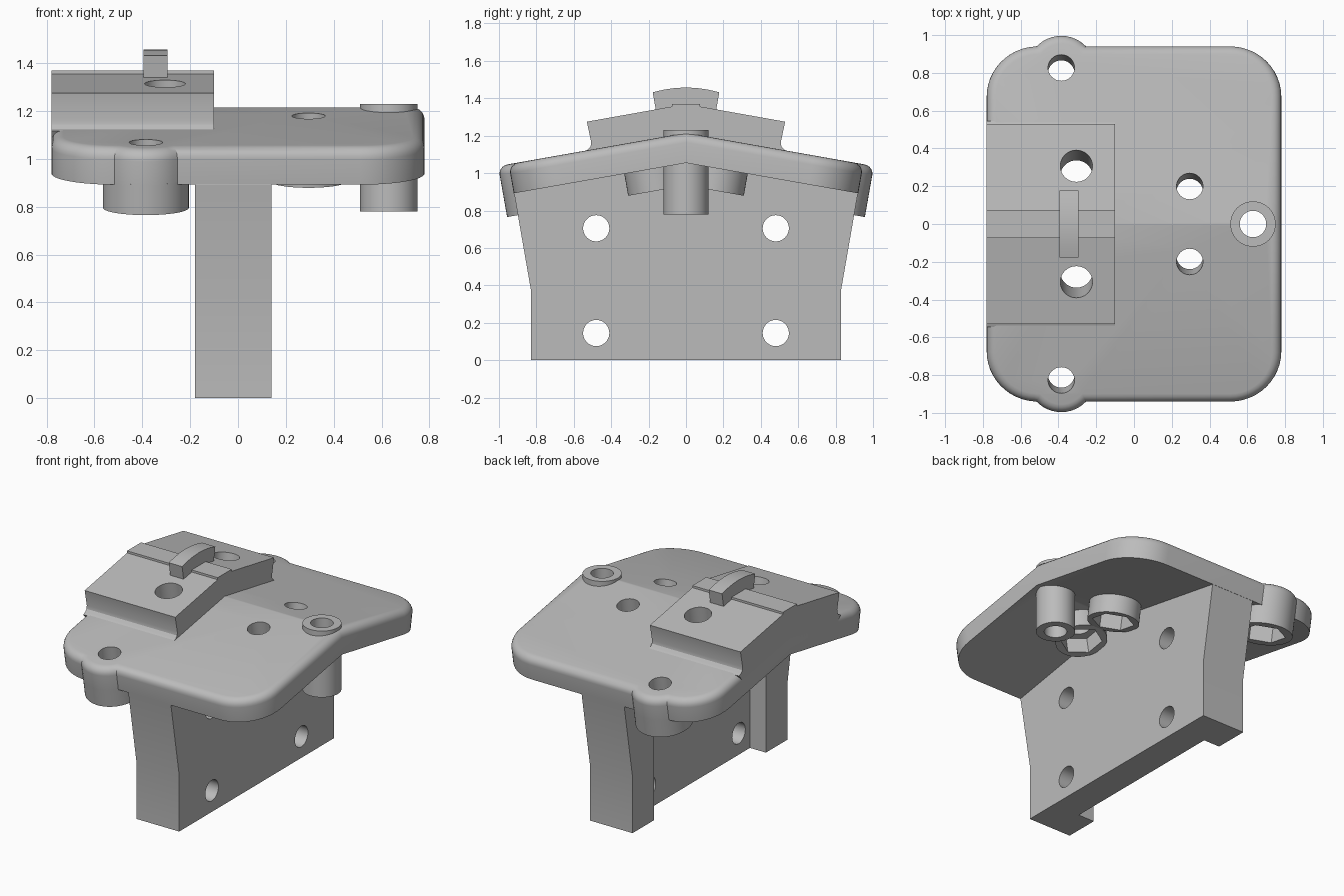
import bpy, bmesh, math
from mathutils import Matrix, Vector

if "Cube" in bpy.data.objects:
    bpy.data.objects.remove(bpy.data.objects["Cube"], do_unlink=True)

SLOPE = math.radians(10)
RIDGE = 1.215      # top of the roof-shaped plate
UNDER = -0.158     # underside of the plate, along its normal
BOSS_END = -0.277  # lower end of the bosses, along the normal

grey = bpy.data.materials.new("plain grey")
grey.use_nodes = True
grey.diffuse_color = (0.5, 0.5, 0.5, 1)
grey.node_tree.nodes["Principled BSDF"].inputs["Base Color"].default_value = grey.diffuse_color


def tilt(side):
    """Frame lying on one slope of the roof."""
    return Matrix.Translation((0, 0, RIDGE)) @ Matrix.Rotation(-side * SLOPE, 4, 'X')


def make(name, bm):
    bmesh.ops.recalc_face_normals(bm, faces=bm.faces)
    mesh = bpy.data.meshes.new(name)
    bm.to_mesh(mesh)
    bm.free()
    mesh.materials.append(grey)
    obj = bpy.data.objects.new(name, mesh)
    bpy.context.scene.collection.objects.link(obj)
    return obj


def cylinder(name, x, y, low, high, radius, frame=Matrix(), sides=48):
    bm = bmesh.new()
    place = frame @ Matrix.Translation((x, y, (low + high) / 2))
    bmesh.ops.create_cone(bm, cap_ends=True, segments=sides, radius1=radius,
                          radius2=radius, depth=high - low, matrix=place)
    return make(name, bm)


def prism(name, half, x0, x1):
    """Extrude a y-z half profile, mirrored in y, along x."""
    points = half + [(-y, z) for y, z in reversed(half) if y > 0]
    bm = bmesh.new()
    face = bm.faces.new([bm.verts.new((x0, y, z)) for y, z in points])
    new = bmesh.ops.extrude_face_region(bm, geom=[face])["geom"]
    bmesh.ops.translate(bm, vec=(x1 - x0, 0, 0),
                        verts=[g for g in new if isinstance(g, bmesh.types.BMVert)])
    return make(name, bm)


def arc(cx, cy, r, a0, a1, n):
    return [(cx + r * math.cos(math.radians(a0 + (a1 - a0) * i / n)),
             cy + r * math.sin(math.radians(a0 + (a1 - a0) * i / n))) for i in range(n + 1)]


def finish(obj, cutters=()):
    """Cut the holes, bake modifiers and smooth the curved faces."""
    for cutter in cutters:
        mod = obj.modifiers.new("cut", 'BOOLEAN')
        mod.operation, mod.solver, mod.object = 'DIFFERENCE', 'EXACT', cutter
    bpy.context.view_layer.update()
    graph = bpy.context.evaluated_depsgraph_get()
    baked = bpy.data.meshes.new_from_object(obj.evaluated_get(graph))
    obj.modifiers.clear()
    obj.data = baked
    bpy.ops.object.select_all(action='DESELECT')
    obj.select_set(True)
    bpy.context.view_layer.objects.active = obj
    bpy.ops.object.shade_smooth_by_angle(angle=math.radians(25))


# Hole cutters
outer_holes, inner_holes, block_holes = {}, {}, {}
recesses = {}
for s in (1, -1):
    f = tilt(s)
    outer_holes[s] = cylinder("outer_hole", -0.385, 0.84 * s, -0.5, 0.2, 0.07, f)
    inner_holes[s] = cylinder("inner_hole", 0.295, 0.203 * s, -0.5, 0.2, 0.07, f)
    block_holes[s] = cylinder("block_hole", -0.305, 0.285 * s, -0.5, 0.4, 0.085, f)
    recesses[s] = [cylinder("nut_recess", x, v * s, -0.5, -0.17, r, f, 6)
                   for x, v, r in ((-0.385, 0.84, 0.138), (0.295, 0.203, 0.13))]
post_hole = cylinder("post_hole", 0.63, 0, 0.5, 1.5, 0.07)
wall_holes = []
for y in (-0.48, 0.48):
    for z in (0.145, 0.705):
        turn = Matrix.Translation((0, y, z)) @ Matrix.Rotation(math.pi / 2, 4, 'Y')
        wall_holes.append(cylinder("wall_hole", 0, 0, -0.5, 0.5, 0.07, turn))
wall_recess = prism("wall_recess", [(0.6, -0.1), (0.6, 1.5)], -0.5, -0.06)
cutters = [*outer_holes.values(), *inner_holes.values(), *block_holes.values(),
           *recesses[1], *recesses[-1], post_hole, *wall_holes, wall_recess]
for c in cutters:
    c.hide_render = True

# Roof plate: one rounded slope with an ear, mirrored at the ridge
outline = [(0.78, -0.2)] + arc(0.51, 0.693, 0.27, 0, 90, 12)
outline += arc(-0.385, 0.84, 0.18, 43, 137, 12)
outline += arc(-0.51, 0.693, 0.27, 94, 180, 12) + [(-0.78, -0.2)]
bm = bmesh.new()
top = bm.faces.new([bm.verts.new((x, v, UNDER)) for x, v in outline])
new = bmesh.ops.extrude_face_region(bm, geom=[top])["geom"]
raised = [g for g in new if isinstance(g, bmesh.types.BMVert)]
bmesh.ops.translate(bm, vec=(0, 0, -UNDER), verts=raised)
rim = [e for e in bm.edges if all(v.co.z > -0.01 for v in e.verts)]
bmesh.ops.bevel(bm, geom=rim, offset=0.05, segments=5, profile=0.5, affect='EDGES')
bm.transform(tilt(1))
bmesh.ops.bisect_plane(bm, geom=bm.verts[:] + bm.edges[:] + bm.faces[:],
                       plane_co=Vector((0, 0, 0)), plane_no=Vector((0, 1, 0)), clear_inner=True)
plate = make("roof_plate", bm)
mirror = plate.modifiers.new("mirror", 'MIRROR')
mirror.use_axis = (False, True, False)
finish(plate, [*outer_holes.values(), *inner_holes.values(), *block_holes.values(), post_hole])

# Screw bosses under the plate, square to each slope
for s, side in ((1, "back"), (-1, "front")):
    outer = cylinder(side + "_outer_boss", -0.385, 0.84 * s, BOSS_END, UNDER + 0.01, 0.18, tilt(s))
    finish(outer, [outer_holes[s], recesses[s][0]])
    inner = cylinder(side + "_inner_boss", 0.295, 0.203 * s, BOSS_END, UNDER + 0.01, 0.16, tilt(s))
    finish(inner, [inner_holes[s], recesses[s][1]])

# Hollow post through the ridge
finish(cylinder("hollow_post", 0.63, 0, 0.78, 1.23, 0.12), [post_hole])

# Raised block with a flat ridge and filleted foot
block = prism("raised_block", [(0, 1.37), (0.075, 1.37), (0.075, 1.356), (0.53, 1.275),
                               (0.507, 1.165), (0.51, 1.143), (0.524, 1.126), (0.545, 1.117),
                               (0.5, 1.06), (0, 1.15)], -0.78, -0.10)
finish(block, block_holes.values())

# Arched clip on the block
finish(prism("arched_clip", [(0, 1.458), (0.06, 1.455), (0.12, 1.446), (0.178, 1.432),
                             (0.16, 1.33), (0, 1.35)], -0.395, -0.295))

# Upright wall with flanged ends and four screw holes
wall = prism("upright_wall", [(0.83, 0), (0.83, 0.38), (0.919, 0.892), (0.9, 0.96),
                              (0, 1.12)], -0.18, 0.14)
finish(wall, [wall_recess, *wall_holes])

for c in cutters:
    bpy.data.objects.remove(c, do_unlink=True)
